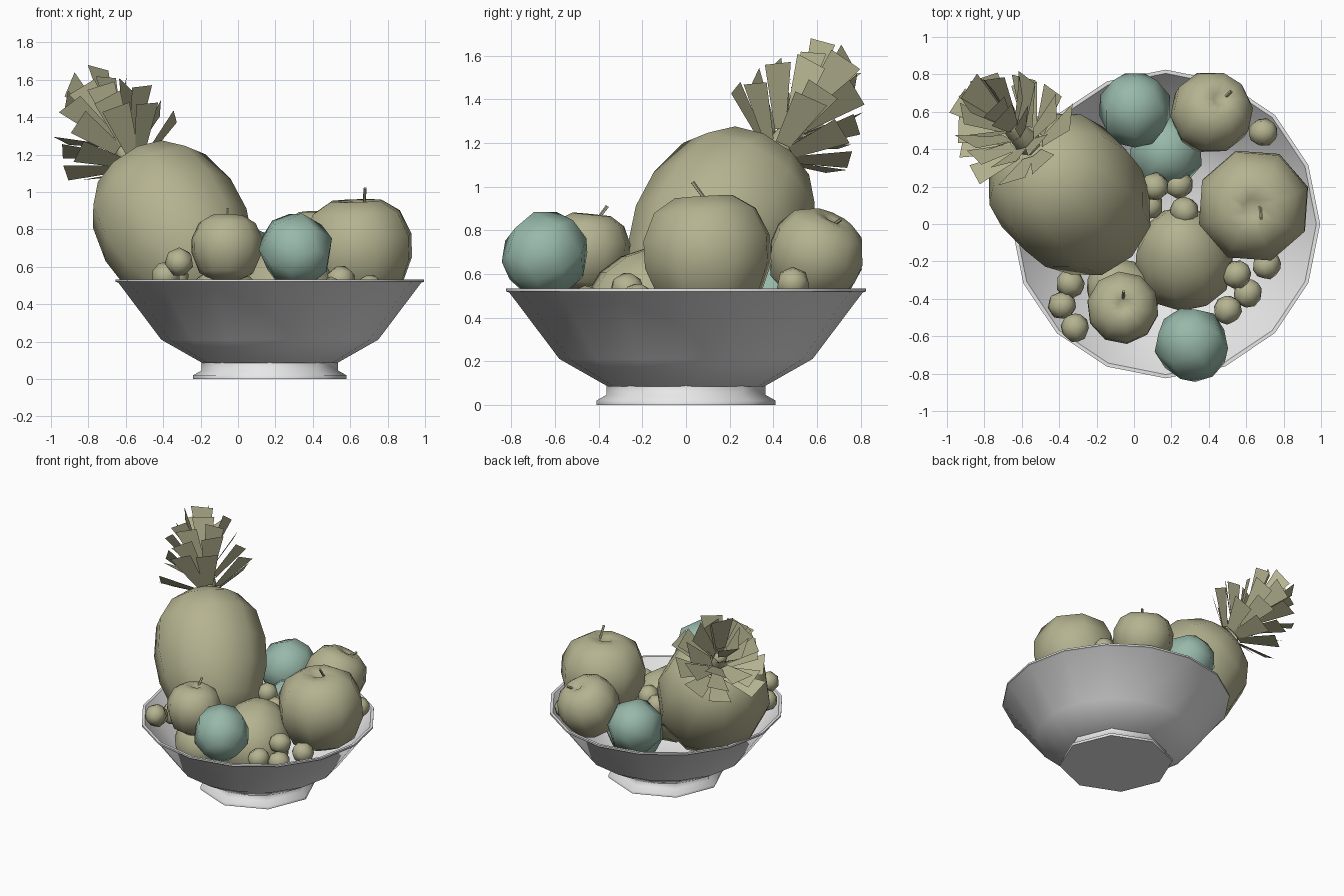
import bpy
import bmesh
import math
import random
from mathutils import Vector, Matrix

random.seed(4)
if "Cube" in bpy.data.objects:
    bpy.data.objects.remove(bpy.data.objects["Cube"])


def make_material(name, rgb):
    mat = bpy.data.materials.new(name)
    mat.use_nodes = True
    mat.diffuse_color = (*rgb, 1)
    mat.node_tree.nodes["Principled BSDF"].inputs["Base Color"].default_value = (*rgb, 1)
    return mat


CERAMIC = make_material("white ceramic", (0.8, 0.8, 0.8))
OLIVE = make_material("olive fruit", (0.46, 0.45, 0.28))
TEAL = make_material("teal fruit", (0.31, 0.48, 0.40))


def finish(bm, name, mat, matrix=Matrix(), angle=None):
    """Turn a bmesh into an object; angle is the smoothing limit in degrees."""
    mesh = bpy.data.meshes.new(name)
    bm.to_mesh(mesh)
    bm.free()
    mesh.materials.append(mat)
    obj = bpy.data.objects.new(name, mesh)
    bpy.context.collection.objects.link(obj)
    obj.matrix_world = matrix
    if angle:
        bpy.ops.object.select_all(action="DESELECT")
        obj.select_set(True)
        bpy.context.view_layer.objects.active = obj
        bpy.ops.object.shade_smooth_by_angle(angle=math.radians(angle))
    return obj


def placement(loc, axis=(0, 0, 1), size=1.0, turn=0):
    rot = Vector(axis).to_track_quat("Z", "Y").to_matrix().to_4x4()
    spin = Matrix.Rotation(math.radians(turn), 4, "Z")
    return Matrix.Translation(loc) @ rot @ spin @ Matrix.Scale(size, 4)


def lathe(name, profile, sides, mat, matrix=Matrix(), angle=80):
    """Spin a (radius, height) profile around the local z axis."""
    bm = bmesh.new()
    verts = [bm.verts.new((r, 0, z)) for r, z in profile]
    edges = [bm.edges.new(pair) for pair in zip(verts, verts[1:])]
    bmesh.ops.spin(bm, geom=verts + edges, axis=(0, 0, 1), cent=(0, 0, 0),
                   angle=math.tau, steps=sides, use_merge=True)
    bmesh.ops.remove_doubles(bm, verts=bm.verts, dist=0.0005)
    bmesh.ops.recalc_face_normals(bm, faces=bm.faces)
    return finish(bm, name, mat, matrix, angle)


def ball(name, loc, radius, mat, sides=7, rings=5):
    bm = bmesh.new()
    bmesh.ops.create_uvsphere(bm, u_segments=sides, v_segments=rings, radius=radius)
    tilt = [random.uniform(-1, 1) for _ in range(3)]
    return finish(bm, name, mat, placement(loc, tilt), 80)


def stem(name, start, end, radius=0.009):
    start, end = Vector(start), Vector(end)
    bm = bmesh.new()
    bmesh.ops.create_cone(bm, cap_ends=True, segments=5, radius1=radius * 0.8,
                          radius2=radius, depth=(end - start).length)
    return finish(bm, name, OLIVE, placement((start + end) / 2, end - start), 40)


# Bowl and its octagonal foot, whose corners push into the bowl's underside
bowl_place = Matrix.Translation((0.17, 0, 0))
lathe("bowl", [(0, 0.08), (0.36, 0.085), (0.58, 0.21), (0.81, 0.515), (0.825, 0.52),
               (0.825, 0.533), (0.805, 0.533), (0.565, 0.23), (0.345, 0.105), (0, 0.1)],
      16, CERAMIC, bowl_place, 35)
lathe("bowl_foot", [(0, 0), (0.41, 0), (0.41, 0.02), (0.365, 0.045), (0.365, 0.095), (0, 0.095)],
      8, CERAMIC, bowl_place, 88)

# Pineapple body
axis = Vector((-0.48, 0.48, 0.74)).normalized()
center = Vector((-0.335, 0.15, 0.79))
body = [(0, -0.5), (0.18, -0.47), (0.31, -0.34), (0.385, -0.12), (0.4, 0.08),
        (0.36, 0.29), (0.25, 0.43), (0.13, 0.49), (0, 0.51)]
lathe("pineapple_body", body, 10, OLIVE, placement(center, axis, 1, 18))

# Pineapple crown: rings of flat leaves that widen towards the tip
bm = bmesh.new()
base = center + axis * 0.49 + Vector((0.01, 0.04, 0.01))
side = axis.cross(Vector((0, 0, 1))).normalized()
up = side.cross(axis)
layers = [(0, 62, 0.29, 8), (0.08, 49, 0.30, 7), (0.16, 37, 0.30, 6),
          (0.23, 27, 0.30, 6), (0.30, 14, 0.29, 4)]
for k, (height, tilt, length, count) in enumerate(layers):
    for i in range(count):
        around = math.tau * (i + 0.5 * (k % 2)) / count + random.uniform(-0.15, 0.15)
        out = side * math.cos(around) + up * math.sin(around)
        across = axis.cross(out)
        lean = math.radians(tilt + random.uniform(-8, 8))
        along = axis * math.cos(lean) + out * math.sin(lean)
        across = (across + along * random.uniform(-0.2, 0.2)).normalized()
        root = base + axis * height + out * (0.08 - 0.012 * k)
        tip = root + along * length * random.uniform(0.88, 1.03)
        bm.faces.new([bm.verts.new(p) for p in (
            root - across * 0.035, root + across * 0.035,
            tip + across * 0.08, tip - across * 0.08)])
finish(bm, "pineapple_crown", OLIVE)
lathe("crown_core", [(0.07, 0), (0.05, 0.2), (0, 0.3)], 6, OLIVE, placement(base, axis))

# Apples with a dimple at the stalk
apple = [(0, -0.75), (0.3, -0.88), (0.74, -0.65), (0.97, -0.1), (0.97, 0.3),
         (0.78, 0.7), (0.45, 0.9), (0.16, 0.88), (0, 0.74)]
apples = [
    ("large_apple", (0.64, 0.1, 0.67), (-0.03, -0.06, 1), 0.315, 8, 0,
     (0.67, 0.14, 0.87), (0.68, 0.03, 1.02)),
    ("front_apple", (-0.06, -0.45, 0.695), (0.02, 0.1, 1), 0.198, 10, 0,
     (-0.06, -0.42, 0.83), (-0.055, -0.36, 0.91)),
    ("back_apple", (0.41, 0.59, 0.675), (0.28, 0.45, 1), 0.225, 10, 0,
     (0.45, 0.64, 0.80), (0.52, 0.71, 0.85)),
]
for name, loc, lean, size, sides, turn, low, high in apples:
    lathe(name, apple, sides, OLIVE, placement(loc, lean, size, turn))
    stem(name + "_stem", low, high)

# Pears lying in the bowl
pear = [(0, -1), (0.5, -0.88), (0.88, -0.5), (1, 0), (0.92, 0.45),
        (0.7, 0.85), (0.4, 1.12), (0, 1.22)]
lathe("center_pear", pear, 10, OLIVE, placement((0.27, -0.2, 0.43), (-0.12, 0.62, 0.65), 0.268))
lathe("lower_pear", pear, 10, OLIVE, placement((-0.05, -0.38, 0.41), (-0.5, 0.4, 0.3), 0.185))

# Round teal fruit
for name, loc in (("front", (0.31, -0.645, 0.69)), ("back", (0.005, 0.61, 0.64)),
                  ("lower", (0.17, 0.38, 0.47))):
    ball(name + "_round_fruit", loc, 0.203, TEAL)

# Small berries
berries = [(-0.34, -0.32, 0.54), (-0.385, -0.435, 0.55), (-0.315, -0.555, 0.625),
           (0.55, -0.27, 0.53), (0.71, -0.22, 0.48), (0.61, -0.37, 0.44), (0.5, -0.46, 0.47),
           (0.69, 0.49, 0.555), (0.11, 0.2, 0.62), (0.27, 0.07, 0.6),
           (0.24, 0.21, 0.52), (0.08, 0.1, 0.5)]
for i, loc in enumerate(berries):
    ball(f"berry_{i + 1}", loc, 0.078, OLIVE)
